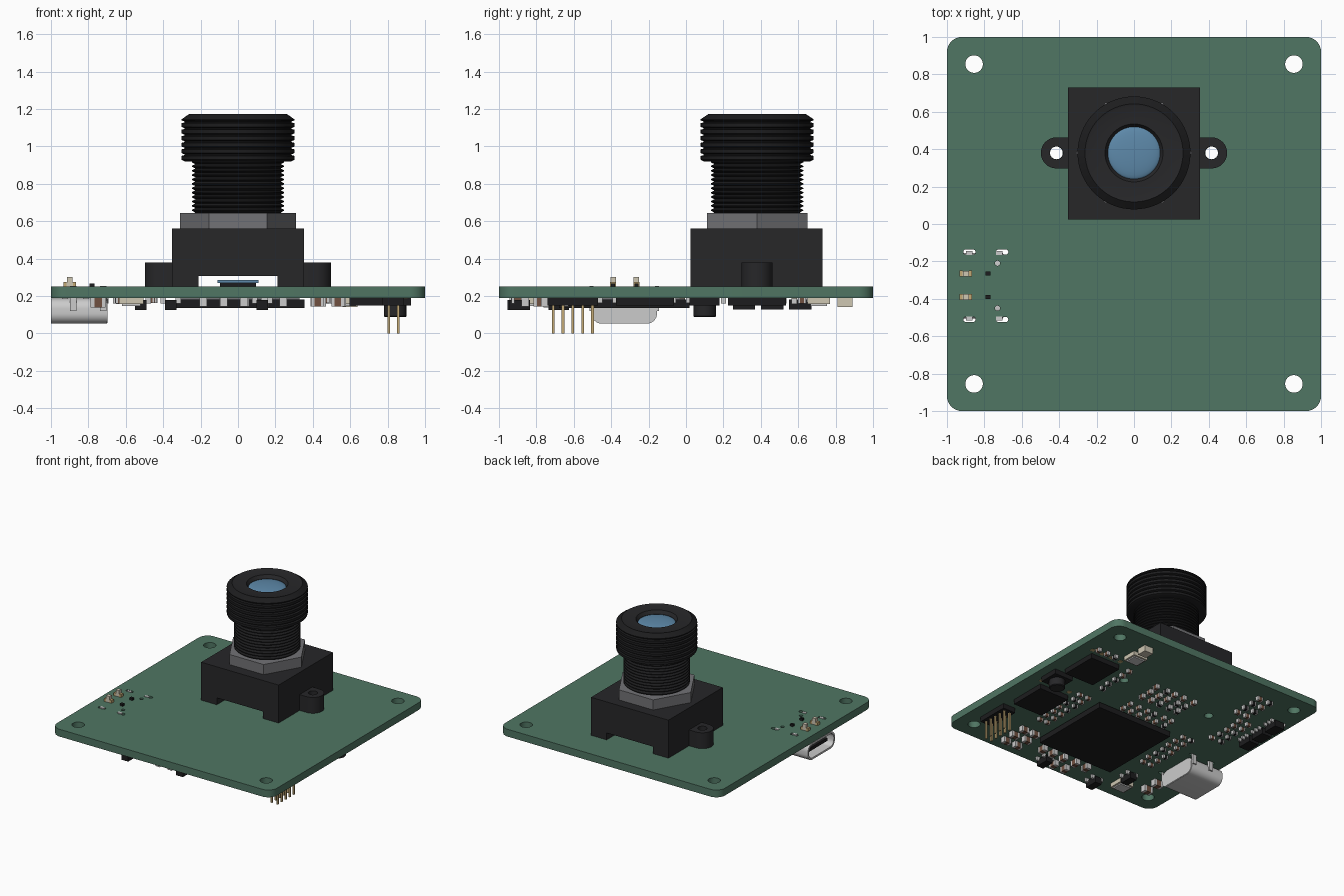
import bpy, bmesh, math, random
from mathutils import Matrix

if "Cube" in bpy.data.objects:
    bpy.data.objects.remove(bpy.data.objects["Cube"])

random.seed(4)


def mat(name, r, g, b):
    m = bpy.data.materials.new(name)
    m.diffuse_color = (r, g, b, 1)
    m.use_nodes = True
    m.node_tree.nodes["Principled BSDF"].inputs["Base Color"].default_value = m.diffuse_color
    return m


GREEN = mat("board_green", .08, .18, .125)
BLACK = mat("black", .012, .012, .013)
DARK = mat("dark_plastic", .02, .02, .022)
STEEL = mat("steel", .55, .55, .56)
NUT = mat("nut_grey", .17, .17, .18)
GOLD = mat("gold", .55, .40, .18)
BROWN = mat("ceramic_brown", .16, .08, .05)
CREAM = mat("cream", .62, .57, .45)
GLASS = mat("lens_blue", .11, .25, .40)
TOP, UNDER = .25, .19          # board faces


def add(name, me, m, smooth=True):
    ob = bpy.data.objects.new(name, me)
    bpy.context.collection.objects.link(ob)
    me.materials.clear()
    me.materials.append(m)
    if smooth:
        me.shade_smooth()
        me.set_sharp_from_angle(angle=math.radians(32))
    return ob


def rounded(x0, x1, y0, y1, r, seg=8):
    pts = []
    for k, (cx, cy) in enumerate([(x1 - r, y1 - r), (x0 + r, y1 - r), (x0 + r, y0 + r), (x1 - r, y0 + r)]):
        for i in range(seg + 1):
            a = (k + i / seg) * math.pi / 2
            pts.append((cx + r * math.cos(a), cy + r * math.sin(a)))
    return pts


def circle(cx, cy, r, n=32):
    return [(cx + r * math.cos(2 * math.pi * i / n), cy + r * math.sin(2 * math.pi * i / n)) for i in range(n)]


def prism(name, loops, lo, hi, m, axis='z'):
    """Extrude an outline (first loop) with holes (other loops) along an axis."""
    cu = bpy.data.curves.new(name, 'CURVE')
    cu.dimensions, cu.fill_mode, cu.extrude = '2D', 'BOTH', (hi - lo) / 2
    for loop in loops:
        sp = cu.splines.new('POLY')
        sp.points.add(len(loop) - 1)
        for p, (a, b) in zip(sp.points, loop):
            p.co = (a, b, 0, 1)
        sp.use_cyclic_u = True
    tmp = bpy.data.objects.new(name + "_tmp", cu)
    bpy.context.collection.objects.link(tmp)
    bpy.context.view_layer.update()
    me = bpy.data.meshes.new_from_object(tmp.evaluated_get(bpy.context.evaluated_depsgraph_get()))
    bpy.data.objects.remove(tmp)
    for v in me.vertices:
        a, b, c = v.co
        c += (lo + hi) / 2
        v.co = {'z': (a, b, c), 'x': (c, a, b), 'y': (a, c, b)}[axis]
    bm = bmesh.new()
    bm.from_mesh(me)
    bmesh.ops.remove_doubles(bm, verts=bm.verts, dist=1e-5)
    bmesh.ops.recalc_face_normals(bm, faces=bm.faces)
    bm.to_mesh(me)
    return add(name, me, m)


def lathe(name, prof, m, cx=0, cy=0, n=64):
    bm = bmesh.new()
    vs = [bm.verts.new((r, 0, z)) for r, z in prof]
    es = [bm.edges.new(p) for p in zip(vs, vs[1:])]
    bmesh.ops.spin(bm, geom=vs + es, axis=(0, 0, 1), cent=(0, 0, 0), angle=2 * math.pi, steps=n)
    bmesh.ops.remove_doubles(bm, verts=bm.verts, dist=1e-5)
    bmesh.ops.recalc_face_normals(bm, faces=bm.faces)
    bmesh.ops.translate(bm, verts=bm.verts, vec=(cx, cy, 0))
    me = bpy.data.meshes.new(name)
    bm.to_mesh(me)
    return add(name, me, m)


def boxes(name, items, m):
    """Many boxes in one object: (centre x, centre y, z low, z high, size x, size y)."""
    bm = bmesh.new()
    for x, y, z0, z1, sx, sy in items:
        bmesh.ops.create_cube(bm, size=1, matrix=Matrix.Translation((x, y, (z0 + z1) / 2))
                              @ Matrix.Diagonal((sx, sy, z1 - z0, 1)))
    me = bpy.data.meshes.new(name)
    bm.to_mesh(me)
    return add(name, me, m, False)


# Circuit board with screw holes, lens mount holes and connector slots
holes = [circle(sx * .855, sy * .855, .047) for sx in (-1, 1) for sy in (-1, 1)]
holes += [circle(s * .415, .38, .034) for s in (-1, 1)]
holes += [rounded(x - .033, x + .033, y - .014, y + .014, .0139, 4) for x in (-.705, -.88) for y in (-.15, -.51)]
holes += [circle(-.73, y, .014, 12) for y in (-.21, -.45)]
prism("circuit_board", [rounded(-1, 1, -1, 1, .08)] + holes, UNDER, TOP, GREEN)

# Lens holder: block with a tunnel under it, and two screw ears
half = [(.21, .307), (.21, TOP), (.352, TOP), (.352, .562)]
prism("lens_holder", [half + [(-x, z) for x, z in reversed(half)]], .025, .73, DARK, 'y')
for s, side in ((-1, "left"), (1, "right")):
    arc = [(s * (.415 + .083 * math.cos(a)), .38 + .083 * math.sin(a))
           for a in [math.pi * (i / 16 - .5) for i in range(17)]]
    prism(side + "_holder_ear", [[(s * .345, .297)] + arc + [(s * .345, .463)], circle(s * .415, .38, .035)],
          TOP, .38, DARK)

# Image sensor seen through the tunnel
boxes("sensor_body", [(0, .38, TOP, .272, .19, .19)], BLACK)
boxes("sensor_glass", [(0, .38, .27, .286, .22, .22)], GLASS)

# Lock nut and threaded lens barrel
prism("lock_nut", [circle(0, .38, .31, 6)], .56, .645, NUT)
barrel = [(0, .60)]
for i in range(14):
    z = .60 + i * .0235
    barrel += [(.228, z), (.247, z + .009), (.247, z + .014)]
barrel += [(.228, .925), (0, .925)]
lathe("lens_barrel_thread", barrel, BLACK, 0, .38)
head = [(0, .92), (.285, .92)]
for i in range(6):
    z = .925 + i * .035
    head += [(.302, z + .004), (.302, z + .024), (.286, z + .028), (.286, z + .033)]
head += [(.302, 1.139), (.302, 1.145), (.262, 1.172)]
lathe("lens_head", head, BLACK, 0, .38)
lathe("lens_front_ring", [(.262, 1.172), (.25, 1.168), (.155, 1.168), (.14, 1.145), (.14, 1.12)], DARK, 0, .38)
lathe("lens_glass", [(.142 * math.sin(a), 1.135 + .022 * math.cos(a))
                     for a in [i * math.pi / 16 for i in range(9)]], GLASS, 0, .38)

# Cable socket: hollow shell, back wall, tongue and board tabs
prism("socket_shell", [rounded(-.505, -.155, .052, .187, .055), rounded(-.49, -.17, .067, .172, .042)],
      -1, -.7, STEEL, 'x')
prism("socket_back", [rounded(-.5, -.16, .056, .183, .052)], -.75, -.697, STEEL, 'x')
boxes("socket_tongue", [(-.86, -.33, .107, .132, .22, .24)], BLACK)
boxes("socket_tabs", [(x, y, .12, .253, .035, .02) for x in (-.72, -.88) for y in (-.155, -.505)], STEEL)

# Indicator lights and small chips on the top face
lights = (-.265, -.39)
boxes("indicator_bases", [(-.9, y, TOP, .272, .036, .03) for y in lights], CREAM)
boxes("indicator_lenses", [(-.9, y, .27, .302, .03, .03) for y in lights], CREAM)
boxes("indicator_ends", [(-.9 + d, y, TOP, .274, .016, .032) for y in lights for d in (-.025, .025)], GOLD)
boxes("top_dots", [(-.78, y, TOP, .268, .026, .022) for y in lights], BLACK)

# Pin header
boxes("header_base", [(.831, -.605, .15, UNDER, .115, .27)], BLACK)
boxes("header_pins", [(x, -.71 + .0525 * i, 0, UNDER, .014, .014) for x in (.805, .857) for i in range(5)], GOLD)

# Large chips under the board
boxes("main_processor", [(.01, -.33, .137, .182, .69, .70)], BLACK)
boxes("processor_solder", [(.01, -.33, .18, UNDER, .64, .65)], NUT)
boxes("memory_chips", [(.73, y, .15, UNDER, .27, .31) for y in (.38, -.22)], BLACK)
chips = [.31 + .15 * i for i in range(3)]
boxes("interface_chips", [(-.87, y, .127, .18, .09, .12) for y in chips], BLACK)
boxes("interface_leads", [(-.87 + s * .055, y + d * .04, .165, UNDER, .03, .014)
                          for y in chips for s in (-1, 1) for d in (-1, 0, 1)], STEEL)

# Power coil
boxes("coil_base", [(.84, .10, .15, UNDER, .17, .16)], BLACK)
lathe("coil_drum", [(0, .087), (.055, .087), (.06, .092), (.06, .15), (0, .15)], DARK, .84, .10, 24)

# Crystals, white socket and small transistors
crystals = [(-.57, -.82), (.58, .71)]
boxes("crystal_bases", [(x, y, .157, UNDER, .13, .12) for x, y in crystals], CREAM)
boxes("crystal_lids", [(x, y, .147, .158, .10, .09) for x, y in crystals], STEEL)
boxes("white_socket", [(.6, .85, .14, UNDER, .08, .08)], CREAM)
trans = [(.13, -.89), (-.36, -.90), (-.52, -.68)]
boxes("transistors", [(x, y, .125, .178, .06, .11) for x, y in trans], BLACK)
boxes("transistor_leads", [(x + s * .04, y + d * .035, .16, UNDER, .03, .018)
                           for x, y in trans for s in (-1, 1) for d in (-1, 1)], STEEL)

# Blocks of capacitors and resistors: (x, y, columns, rows, part length), on a regular pitch
blocks = [(.43, -.86, 2, 3, .07), (-.18, -.78, 5, 1, .07), (-.08, -.90, 2, 1, .07), (-.75, -.74, 1, 2, .08),
          (-.24, .07, 6, 2, .045), (-.18, .30, 5, 3, .052), (-.62, .58, 2, 4, .05), (-.72, .16, 2, 5, .045),
          (-.54, -.45, 2, 7, .043), (.46, -.46, 2, 7, .043), (.48, .20, 1, 5, .045), (.70, .62, 3, 1, .045)]
bodies, ends = {BROWN: [], BLACK: []}, []
for x, y, cols, rows, ln in blocks:
    pitch, wide, e, h = ln + .036, ln * .55, ln * .25, ln * .64
    for i in range(cols * rows):
        cx = x + pitch * (i % cols) + random.uniform(-.008, .008)
        cy = y + pitch * (i // cols)
        along_x = rows > cols
        kind = BLACK if random.random() < .3 and ln < .06 else BROWN
        for k in (-1, 0, 1):
            off = k * (ln - e) / 2
            length, w = (e, wide + .002) if k else (ln - 2 * e, wide)
            px, py, sx, sy = (cx + off, cy, length, w) if along_x else (cx, cy + off, w, length)
            (ends if k else bodies[kind]).append((px, py, UNDER - h - .001 * abs(k), UNDER, sx, sy))
boxes("capacitors", bodies[BROWN], BROWN)
boxes("resistors", bodies[BLACK], BLACK)
boxes("component_ends", ends, STEEL)

# Gold test pads
boxes("test_pads", [(.62 + .09 * i, y, .186, UNDER, .03, .03) for i in range(4) for y in (-.02, .58)], GOLD)
